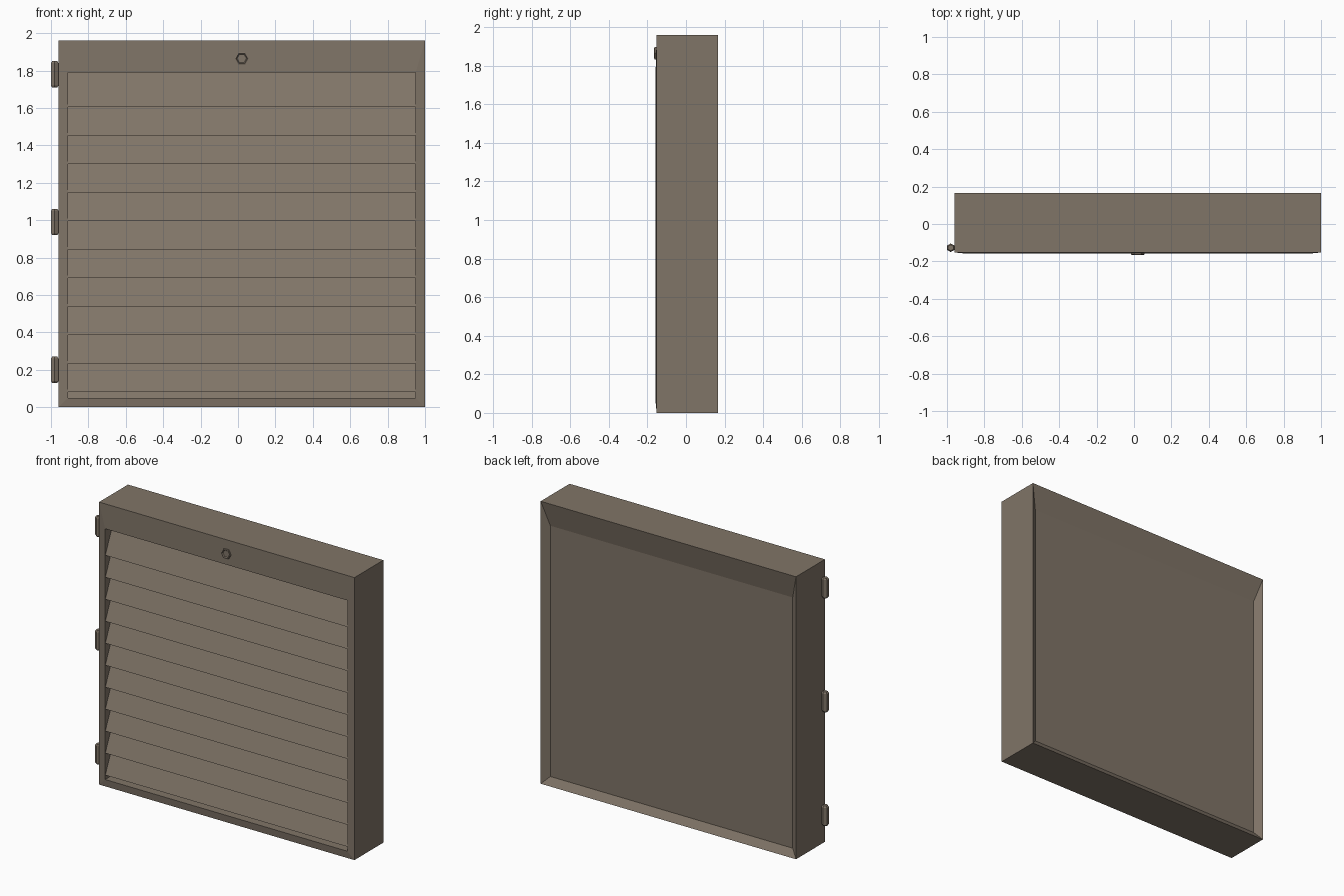
import bpy, bmesh, math
from mathutils import Matrix

if "Cube" in bpy.data.objects:
    bpy.data.objects.remove(bpy.data.objects["Cube"])

mat = bpy.data.materials.new("taupe metal")
mat.diffuse_color = (0.216, 0.176, 0.136, 1)
mat.use_nodes = True
mat.node_tree.nodes["Principled BSDF"].inputs["Base Color"].default_value = mat.diffuse_color


def make_object(name, bm):
    bmesh.ops.recalc_face_normals(bm, faces=bm.faces)
    me = bpy.data.meshes.new(name)
    bm.to_mesh(me)
    bm.free()
    me.materials.append(mat)
    ob = bpy.data.objects.new(name, me)
    bpy.context.collection.objects.link(ob)
    return ob


def ring(bm, x0, x1, z0, z1, y):
    return [bm.verts.new((x, y, z)) for x, z in ((x0, z0), (x1, z0), (x1, z1), (x0, z1))]


def bridge(bm, a, b):
    n = len(a)
    for i in range(n):
        j = (i + 1) % n
        bm.faces.new((a[i], a[j], b[j], b[i]))


# outer size and louvre opening
OUT = (-0.96, 1.0, 0.0, 1.96)
INN = (-0.91, 0.95, 0.05, 1.79)
FRONT = -0.157

# frame: closed loop of four rectangular rings
bm = bmesh.new()
rings = [ring(bm, *OUT, -0.152), ring(bm, *OUT, 0.165),
         ring(bm, *INN, 0.13), ring(bm, *INN, FRONT)]
for i in range(4):
    bridge(bm, rings[i], rings[(i + 1) % 4])
make_object("frame", bm)

# back panel at the foot of the sloped rear rim
bm = bmesh.new()
bm.faces.new(ring(bm, *INN, 0.13))
make_object("back_panel", bm)


# slats: thin sloped boards, lower edge at the front
def slat(name, z0, z1, y0, y1, t=0.008):
    bm = bmesh.new()
    ends = [[bm.verts.new((x, y, z)) for y, z in
             ((y0, z0), (y1, z1), (y1 + t, z1), (y0 + t, z0))] for x in INN[:2]]
    bridge(bm, *ends)
    for e in ends:
        bm.faces.new(e)
    make_object(name, bm)


SLOPE = 0.45
for i in range(11):
    z = 0.08 + i * 0.1525
    slat(f"slat_{i + 1}", z, z + 0.185, FRONT + 0.002, FRONT + 0.002 + 0.185 * SLOPE)
# cut-off slat showing under the lowest one
y = FRONT + 0.1225 * SLOPE
slat("bottom_slat", 0.05, 0.115, y, y + 0.065 * SLOPE)


# hexagonal hinge barrels with chamfered ends
def hinge(name, zc):
    bm = bmesh.new()
    loops = []
    for dz, r in ((-0.07, 0.016), (-0.06, 0.023), (0.06, 0.023), (0.07, 0.016)):
        loops.append([bm.verts.new((-0.98 + r * math.sin(k * math.pi / 3),
                                    -0.127 + r * math.cos(k * math.pi / 3), zc + dz))
                      for k in range(6)])
    for a, b in zip(loops, loops[1:]):
        bridge(bm, a, b)
    bm.faces.new(loops[0])
    bm.faces.new(loops[-1])
    make_object(name, bm)


for name, z in (("lower_hinge", 0.20), ("middle_hinge", 0.99), ("upper_hinge", 1.78)):
    hinge(name, z)

# hexagonal lock with a slightly sunken face
bm = bmesh.new()
loops = []
for y, r in ((-0.150, 0.037), (-0.162, 0.037), (-0.165, 0.031), (-0.158, 0.025)):
    loops.append([bm.verts.new((0.02 + r * math.cos(k * math.pi / 3), y,
                                1.865 + r * math.sin(k * math.pi / 3))) for k in range(6)])
for a, b in zip(loops, loops[1:]):
    bridge(bm, a, b)
bm.faces.new(loops[0])
bm.faces.new(loops[-1])
make_object("lock", bm)
